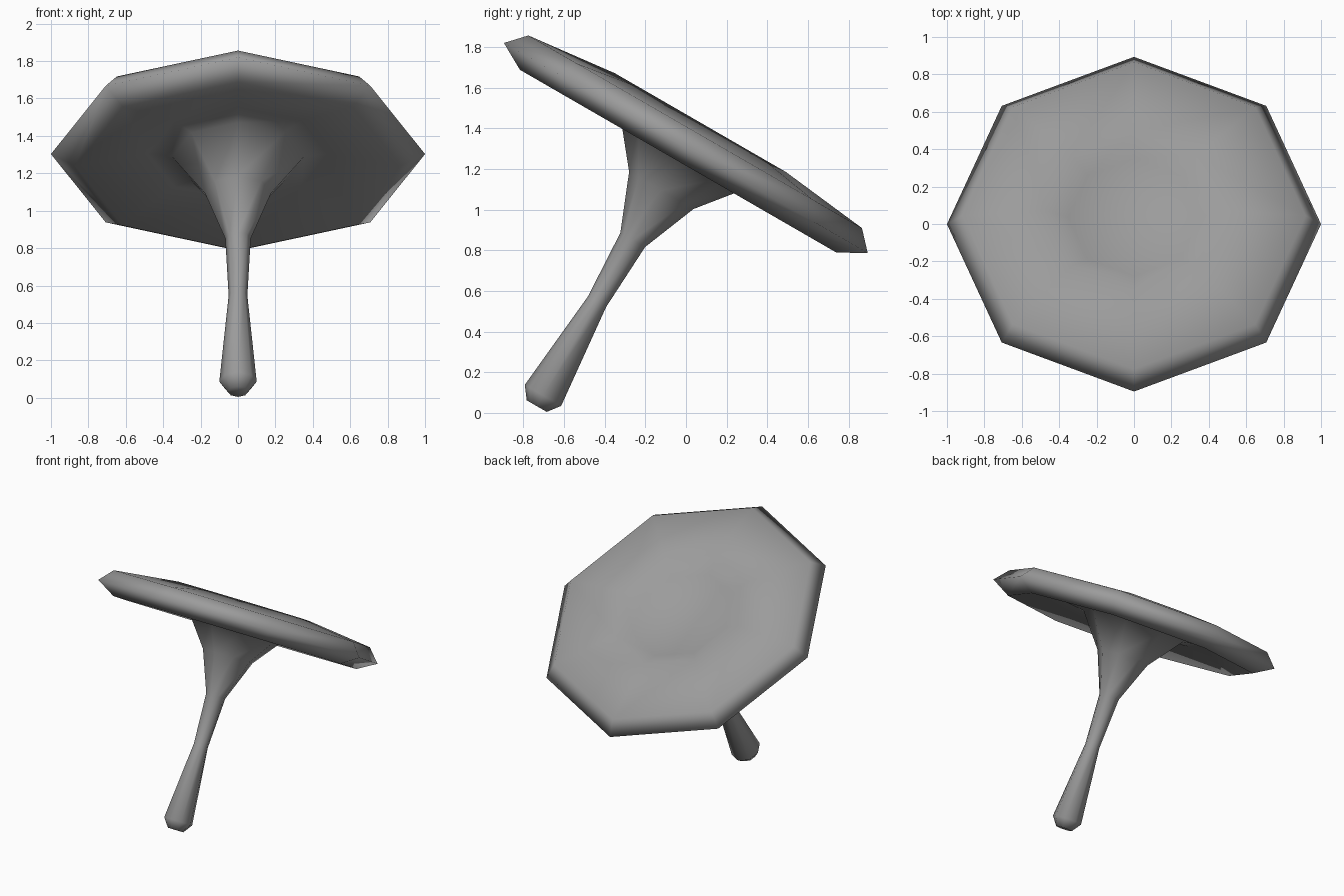
import bpy, bmesh
from math import sin, cos, pi, radians
from mathutils import Matrix

cube = bpy.data.objects.get("Cube")
if cube:
    bpy.data.objects.remove(cube, do_unlink=True)

grey = bpy.data.materials.new("mid_grey")
grey.use_nodes = True
colour = (0.33, 0.33, 0.33, 1)
grey.diffuse_color = colour
grey.node_tree.nodes["Principled BSDF"].inputs["Base Color"].default_value = colour

SIDES = 8
STRETCH = 1.033   # slightly longer across the tilt
TILT = Matrix.Translation((0, -0.565, 0.326)) @ Matrix.Rotation(radians(-30), 4, 'X')


def lathe(name, profile):
    """Closed octagonal solid from (radius, height) rings, bottom to top."""
    bm = bmesh.new()
    rings = [[bm.verts.new((r * cos(2 * pi * i / SIDES),
                            r * STRETCH * sin(2 * pi * i / SIDES), h))
              for i in range(SIDES)] for r, h in profile]
    for low, high in zip(rings, rings[1:]):
        for i in range(SIDES):
            j = (i + 1) % SIDES
            bm.faces.new((low[i], low[j], high[j], high[i]))
    bm.faces.new(rings[0][::-1])
    bm.faces.new(rings[-1])
    for f in bm.faces:
        f.smooth = True
    bm.transform(TILT)
    bmesh.ops.recalc_face_normals(bm, faces=bm.faces)
    mesh = bpy.data.meshes.new(name)
    bm.to_mesh(mesh)
    bm.free()
    mesh.materials.append(grey)
    obj = bpy.data.objects.new(name, mesh)
    bpy.context.collection.objects.link(obj)
    return obj


# Flared stem flowing into the hollow underside, bevelled rim and sunken top
foot = [(0.055, -0.338), (0.1, -0.277)]
stem = [(0.05, 0.255), (0.068, 0.606), (0.177, 0.887), (0.353, 1.112)]
underside = [(0.48, 1.13), (0.87, 1.053)]
rim = [(1.0, 1.128), (0.917, 1.22)]
top_dish = [(0.47, 1.272), (0.352, 1.2)]
lathe("tilted_disc_on_stem", foot + stem + underside + rim + top_dish)
